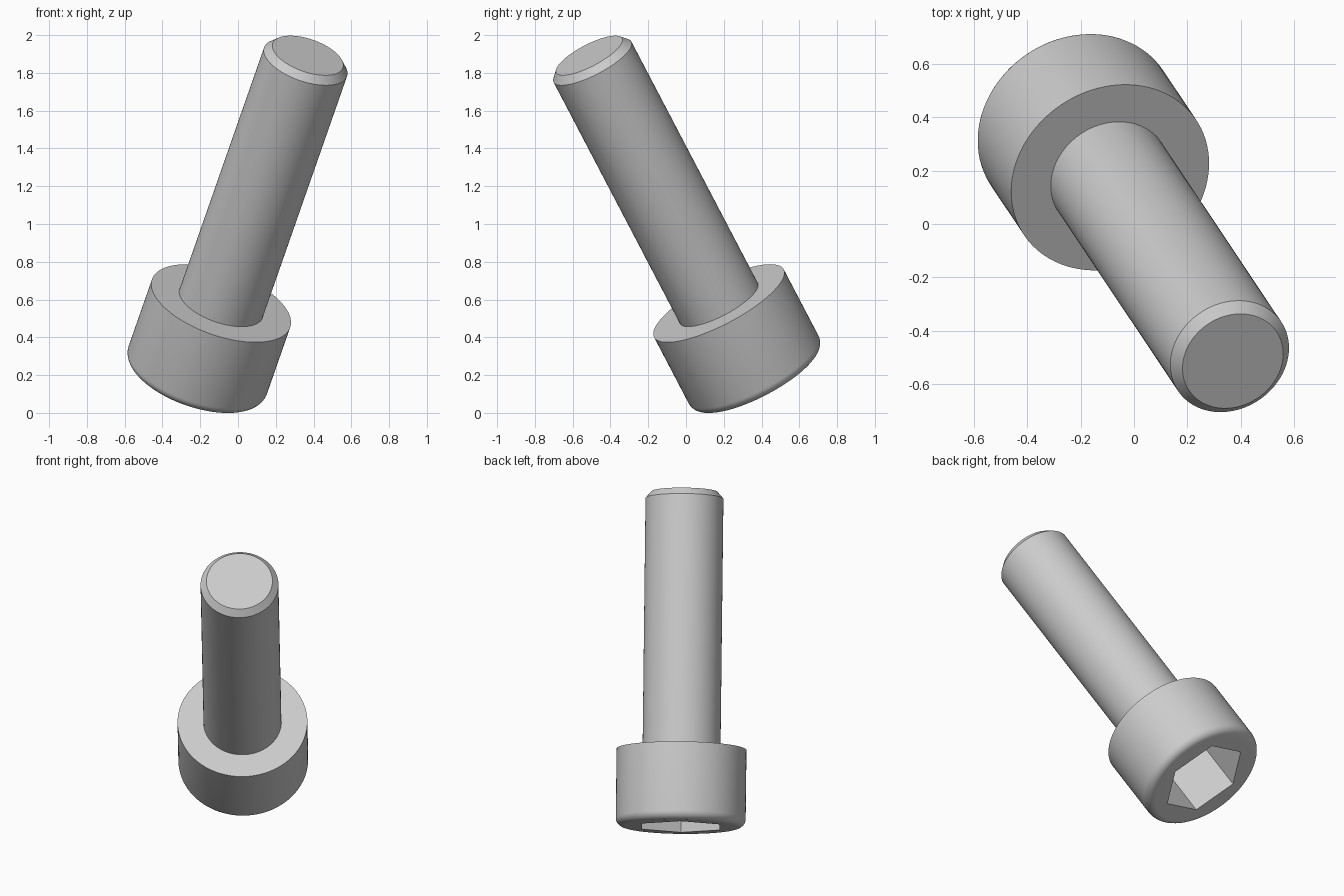
import bpy, bmesh, math
from mathutils import Matrix, Vector

if "Cube" in bpy.data.objects:
    bpy.data.objects.remove(bpy.data.objects["Cube"], do_unlink=True)

HEAD_R, HEAD_H, EDGE_R = 0.3875, 0.465, 0.05
SHANK_R, TIP_R, LENGTH, CHAMFER = 0.2325, 0.197, 2.015, 0.04
HEX_R, HEX_DEPTH = 0.268, 0.34

steel = bpy.data.materials.new("steel grey")
steel.use_nodes = True
grey = (0.6, 0.6, 0.6, 1)
steel.diffuse_color = grey
steel.node_tree.nodes["Principled BSDF"].inputs["Base Color"].default_value = grey


def lathe(name, profile, sides, start=0.0):
    """Revolve (radius, height) points about z; ends are capped with flat discs."""
    bm = bmesh.new()
    rings = []
    for r, z in profile:
        angles = [start + math.tau * i / sides for i in range(sides)]
        rings.append([bm.verts.new((r * math.cos(a), r * math.sin(a), z)) for a in angles])
    for low, high in zip(rings, rings[1:]):
        for i in range(sides):
            j = (i + 1) % sides
            bm.faces.new((low[i], low[j], high[j], high[i]))
    bm.faces.new(rings[0][::-1])
    bm.faces.new(rings[-1])
    mesh = bpy.data.meshes.new(name)
    bm.to_mesh(mesh)
    bm.free()
    mesh.materials.append(steel)
    obj = bpy.data.objects.new(name, mesh)
    bpy.context.collection.objects.link(obj)
    return obj


# Head with rounded outer rim, then shank with chamfered tip
rim = []
for i in range(9):
    t = math.pi / 2 * i / 8
    rim.append((HEAD_R - EDGE_R + EDGE_R * math.sin(t), EDGE_R - EDGE_R * math.cos(t)))
profile = rim + [(HEAD_R, HEAD_H), (SHANK_R, HEAD_H),
                 (SHANK_R, LENGTH - CHAMFER), (TIP_R, LENGTH)]
bolt = lathe("socket_head_bolt", profile, 96)

# Hexagonal drive recess cut into the head
cutter = lathe("hex_recess_cutter", [(HEX_R, -0.1), (HEX_R, HEX_DEPTH)], 6)
cutter.hide_render = True
cut = bolt.modifiers.new("hex recess", 'BOOLEAN')
cut.operation = 'DIFFERENCE'
cut.object = cutter
bpy.context.view_layer.update()
graph = bpy.context.evaluated_depsgraph_get()
mesh = bpy.data.meshes.new_from_object(bolt.evaluated_get(graph))
bolt.modifiers.clear()
bolt.data = mesh
bpy.data.objects.remove(cutter, do_unlink=True)

# Smooth round walls, crisp edges
bpy.ops.object.select_all(action='DESELECT')
bolt.select_set(True)
bpy.context.view_layer.objects.active = bolt
bpy.ops.object.shade_smooth_by_angle(angle=math.radians(30))

# Tilt: axis leans forward and to the left, head down
axis = Vector((0.296, -0.443, 0.846)).normalized()
corner = Vector((0.612, -0.612, -0.5))
corner = (corner - axis * corner.dot(axis)).normalized()
side = Vector((-1, -1, 0))
side = (side - axis * side.dot(axis)).normalized()
turn = math.radians(9)
x_dir = (corner * math.cos(turn) + side * math.sin(turn)).normalized()
y_dir = axis.cross(x_dir)
tilt = Matrix((x_dir, y_dir, axis)).transposed().to_4x4()
bolt.matrix_world = Matrix.Translation((-0.227, 0.38, 0.187)) @ tilt
